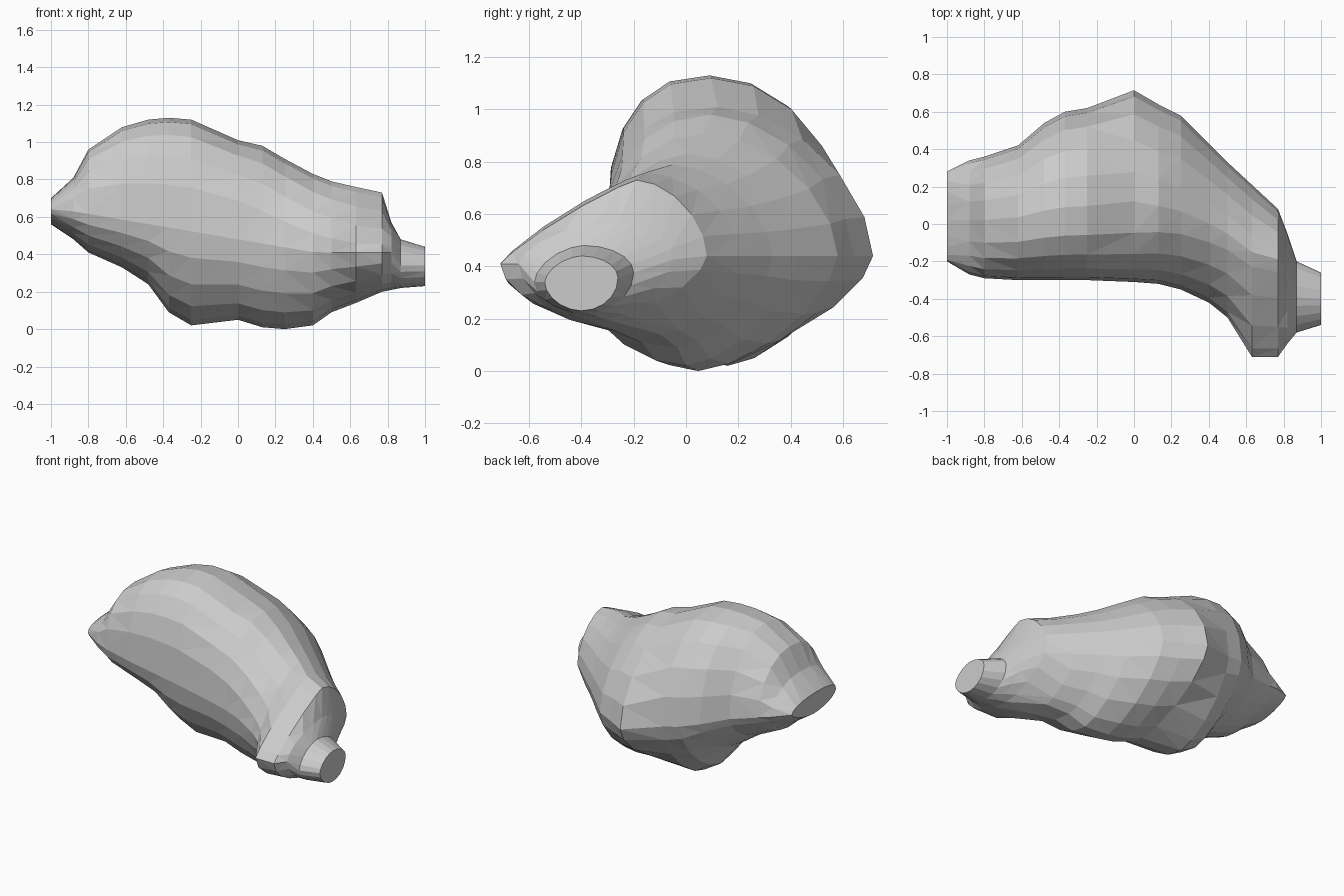
import bpy, bmesh, math

if "Cube" in bpy.data.objects:
    bpy.data.objects.remove(bpy.data.objects["Cube"])

# Outline stations along the body: x, front y, back y, bottom z, top z
STATIONS = [
    (-1, -.2, .28, .56, .7),
    (-.88, -.27, .34, .48, .81),
    (-.8, -.29, .36, .41, .96),
    (-.62, -.3, .42, .33, 1.08),
    (-.48, -.3, .54, .24, 1.12),
    (-.37, -.3, .6, .09, 1.13),
    (-.25, -.3, .62, .02, 1.12),
    (0, -.31, .715, .05, 1.01),
    (.13, -.32, .64, .01, .98),
    (.25, -.35, .58, 0, .91),
    (.4, -.42, .43, .02, .83),
    (.5, -.5, .33, .09, .79),
    (.63, -.71, .21, .14, .76),
    (.77, -.71, .08, .2, .73),
    (.82, -.64, -.05, .21, .57),
    (.87, -.58, -.2, .22, .48),
    (1, -.54, -.26, .23, .44),
]
STEPS = 5  # points per quarter of a cross-section


def arc(x, side, pole, power, start_at_side):
    """Quarter superellipse between a side extreme and a top or bottom extreme."""
    pts = []
    for i in range(STEPS):
        t = i / STEPS if start_at_side else 1 - i / STEPS
        c = max(math.cos(math.pi / 2 * t), 0) ** (2 / power)
        s = max(math.sin(math.pi / 2 * t), 0) ** (2 / power)
        pts.append((x, pole[0] + (side[0] - pole[0]) * c,
                    side[1] + (pole[1] - side[1]) * s))
    return pts


def ring(x, y0, y1, z0, z1):
    mid = (y0 + y1) / 2
    stub = x > .84
    # widest points sink from left to right; the ridge leans to the front
    front = (y0, .34 if stub else min(.64, max(.41, .48 - .17 * x)))
    back = (y1, min(.44 + max(0, -.2 * x), z0 + .6 * (z1 - z0)))
    top = (mid * (1 if stub else .75 if x > .8 else .6), z1)
    bottom = (mid * (1 if x < -.2 or x > .7 else .4), z0)
    # the front slope flattens to a straight ramp near the forked end
    ramp = 2.5 if x < .1 else 1.7 if x > .8 else max(1.15, 2.2 - 1.9 * (x - .1))
    rear = 2 if stub or x < -.1 else 1.75
    low = 2 if stub else 1.55
    return (arc(x, front, top, ramp, True) + arc(x, back, top, rear, False)
            + arc(x, back, bottom, low, True) + arc(x, front, bottom, 1.85, False))


# Body: one lofted faceted skin with closed ends
bm = bmesh.new()
rings = [[bm.verts.new(p) for p in ring(*s)] for s in STATIONS]
n = STEPS * 4
for a, b in zip(rings, rings[1:]):
    for i in range(n):
        j = (i + 1) % n
        bm.faces.new((a[i], a[j], b[j], b[i]))
bm.faces.new(rings[0])
bm.faces.new(rings[-1])
bmesh.ops.triangulate(bm, faces=[f for f in bm.faces if len(f.verts) == 4])
bmesh.ops.recalc_face_normals(bm, faces=bm.faces)
mesh = bpy.data.meshes.new("lumpy_body")
bm.to_mesh(mesh)
bm.free()
bpy.context.collection.objects.link(bpy.data.objects.new("lumpy_body", mesh))
